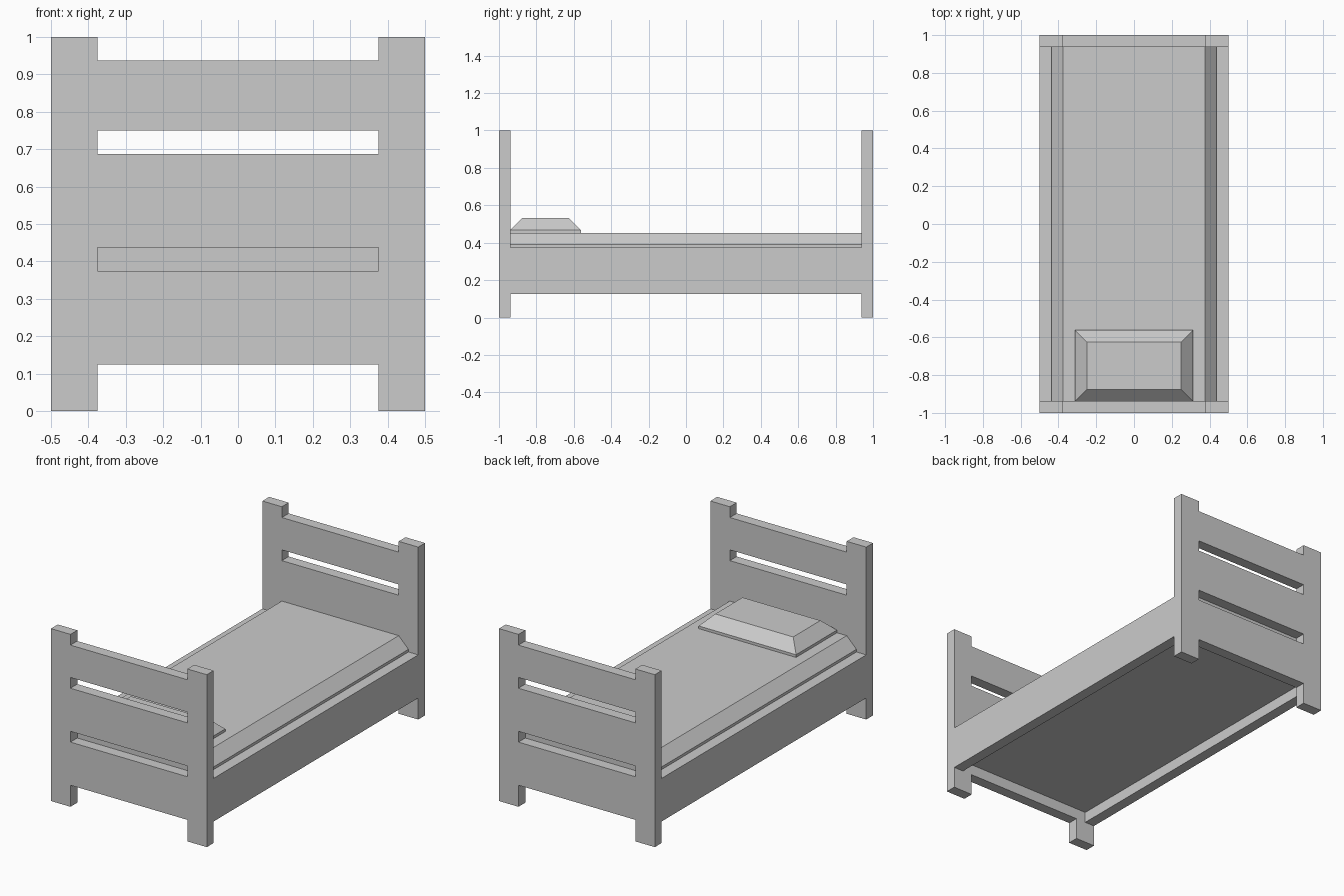
import bpy, bmesh

if "Cube" in bpy.data.objects:
    bpy.data.objects.remove(bpy.data.objects["Cube"])


def make_object(name, build):
    bm = bmesh.new()
    build(bm)
    bmesh.ops.recalc_face_normals(bm, faces=bm.faces[:])
    mesh = bpy.data.meshes.new(name)
    bm.to_mesh(mesh)
    bm.free()
    obj = bpy.data.objects.new(name, mesh)
    bpy.context.collection.objects.link(obj)
    return obj


def extrude_y(name, outline, y0, y1):
    """Extrude a closed (x, z) outline from y0 to y1."""
    def build(bm):
        face = bm.faces.new([bm.verts.new((x, y0, z)) for x, z in outline])
        ext = bmesh.ops.extrude_face_region(bm, geom=[face])["geom"]
        bmesh.ops.translate(bm, vec=(0, y1 - y0, 0),
                            verts=[v for v in ext if isinstance(v, bmesh.types.BMVert)])
        # keep the starting cap so the solid is closed
        if not face.is_valid:
            bm.faces.new([v for v in bm.verts if abs(v.co.y - y0) < 1e-6])
    return make_object(name, build)


def box(name, x0, x1, y0, y1, z0, z1):
    return extrude_y(name, [(x0, z0), (x1, z0), (x1, z1), (x0, z1)], y0, y1)


# Head and foot boards: two posts joined by three slats
for end, y0, y1 in (("head", -1, -0.9375), ("foot", 0.9375, 1)):
    for side, x0 in (("left", -0.5), ("right", 0.375)):
        box(f"{end}_post_{side}", x0, x0 + 0.125, y0, y1, 0, 1)
    for level, z0, z1 in (("lower", 0.125, 0.375), ("middle", 0.4375, 0.6875),
                          ("upper", 0.75, 0.9375)):
        box(f"{end}_slat_{level}", -0.375, 0.375, y0, y1, z0, z1)

# Side rails
for side, x0 in (("left", -0.5), ("right", 0.4375)):
    box(f"side_rail_{side}", x0, x0 + 0.0625, -0.9375, 0.9375, 0.125, 0.375)

# Mattress with sloped long edges, its underside recessed in the frame
extrude_y("mattress", [(-0.4375, 0.1875), (0.4375, 0.1875), (0.4375, 0.3906),
                       (0.375, 0.4531), (-0.375, 0.4531), (-0.4375, 0.3906)],
          -0.9375, 0.9375)


# Pillow: thin base tapering to a smaller flat top
def build_pillow(bm):
    rings = []
    for hx, hy, z in ((0.3125, 0.1875, 0.4531), (0.3125, 0.1875, 0.4688), (0.25, 0.125, 0.5313)):
        rings.append([bm.verts.new((sx * hx, -0.75 + sy * hy, z))
                      for sx, sy in ((-1, -1), (1, -1), (1, 1), (-1, 1))])
    for low, high in zip(rings, rings[1:]):
        for i in range(4):
            j = (i + 1) % 4
            bm.faces.new((low[i], low[j], high[j], high[i]))
    bm.faces.new(rings[0])
    bm.faces.new(rings[-1])


make_object("pillow", build_pillow)
